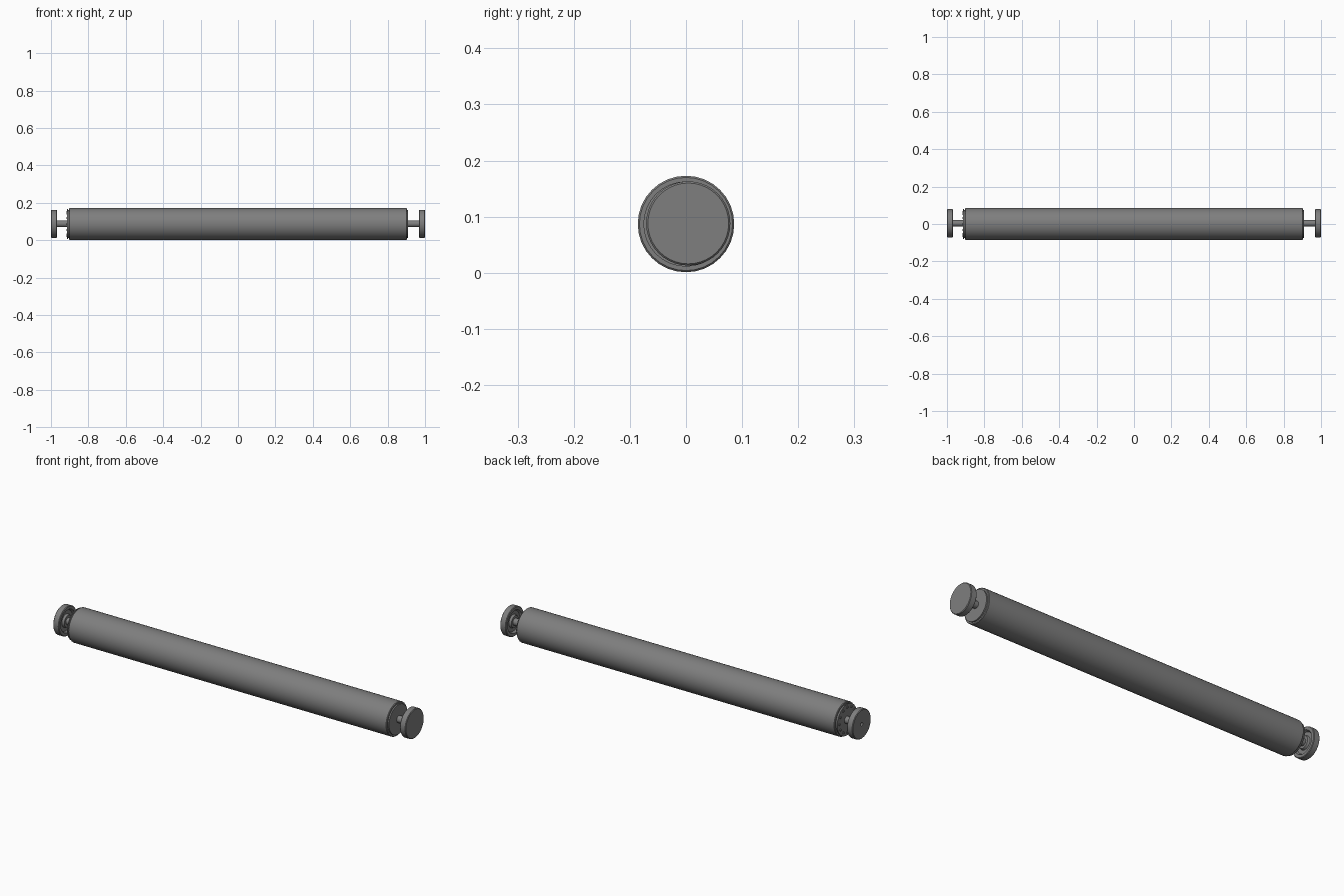
import bpy
import bmesh
import math

cube = bpy.data.objects.get("Cube")
if cube:
    bpy.data.objects.remove(cube, do_unlink=True)

CENTRE_Z = 0.087

grey = bpy.data.materials.new("mid_grey")
grey.use_nodes = True
colour = (0.21, 0.21, 0.21, 1)
grey.diffuse_color = colour
grey.node_tree.nodes["Principled BSDF"].inputs["Base Color"].default_value = colour


def lathe(name, profile, sides=32, y=0.0, z=CENTRE_Z):
    """Spin (x, radius) points around a lengthwise axis; radius 0 closes an end."""
    bm = bmesh.new()
    rings = []
    for x, r in profile:
        if r == 0:
            rings.append([bm.verts.new((x, y, z))] * sides)
        else:
            angles = [2 * math.pi * i / sides for i in range(sides)]
            rings.append([bm.verts.new((x, y + r * math.cos(a), z + r * math.sin(a)))
                          for a in angles])
    for a, b in zip(rings, rings[1:]):
        for i in range(sides):
            j = (i + 1) % sides
            bm.faces.new(dict.fromkeys((a[i], a[j], b[j], b[i])))
    bmesh.ops.recalc_face_normals(bm, faces=bm.faces)
    mesh = bpy.data.meshes.new(name)
    bm.to_mesh(mesh)
    bm.free()
    mesh.materials.append(grey)
    obj = bpy.data.objects.new(name, mesh)
    bpy.context.collection.objects.link(obj)
    bpy.ops.object.select_all(action='DESELECT')
    obj.select_set(True)
    bpy.context.view_layer.objects.active = obj
    bpy.ops.object.shade_smooth_by_angle(angle=math.radians(35))
    return obj


# Main roller tube
lathe("roller_tube", [(-0.903, 0), (-0.903, 0.083), (-0.900, 0.086),
                      (0.900, 0.086), (0.903, 0.083), (0.903, 0)])

for side, s in (("left", 1), ("right", -1)):
    # Stepped cap and shaft
    lathe(side + "_end_cap", [(s * 0.90, 0), (s * 0.90, 0.076),
                              (s * 0.910, 0.076), (s * 0.910, 0)])
    lathe(side + "_shaft", [(s * 0.90, 0), (s * 0.90, 0.018),
                            (s * 0.975, 0.018), (s * 0.975, 0)], 24, 0.004, 0.088)
    # End disc with bevelled rim and a dished inner face
    outer = [(s, 0)] if s > 0 else [(-0.990, 0), (-0.990, 0.009), (-1.0, 0.009)]
    lathe(side + "_end_disc", outer + [
        (s, 0.072), (s * 0.997, 0.075), (s * 0.970, 0.075), (s * 0.967, 0.072),
        (s * 0.967, 0.058), (s * 0.978, 0.052), (s * 0.978, 0.034),
        (s * 0.967, 0.030), (s * 0.967, 0)], 40, 0.004, 0.088)

# Thin flange and ring of bolts on the right end
lathe("right_flange", [(-0.910, 0), (-0.910, 0.080), (-0.914, 0.080), (-0.914, 0)])
for i in range(12):
    a = 2 * math.pi * i / 12
    lathe("right_bolt_%d" % (i + 1),
          [(-0.912, 0), (-0.912, 0.006), (-0.918, 0.006), (-0.918, 0)], 10,
          0.064 * math.cos(a), CENTRE_Z + 0.064 * math.sin(a))
